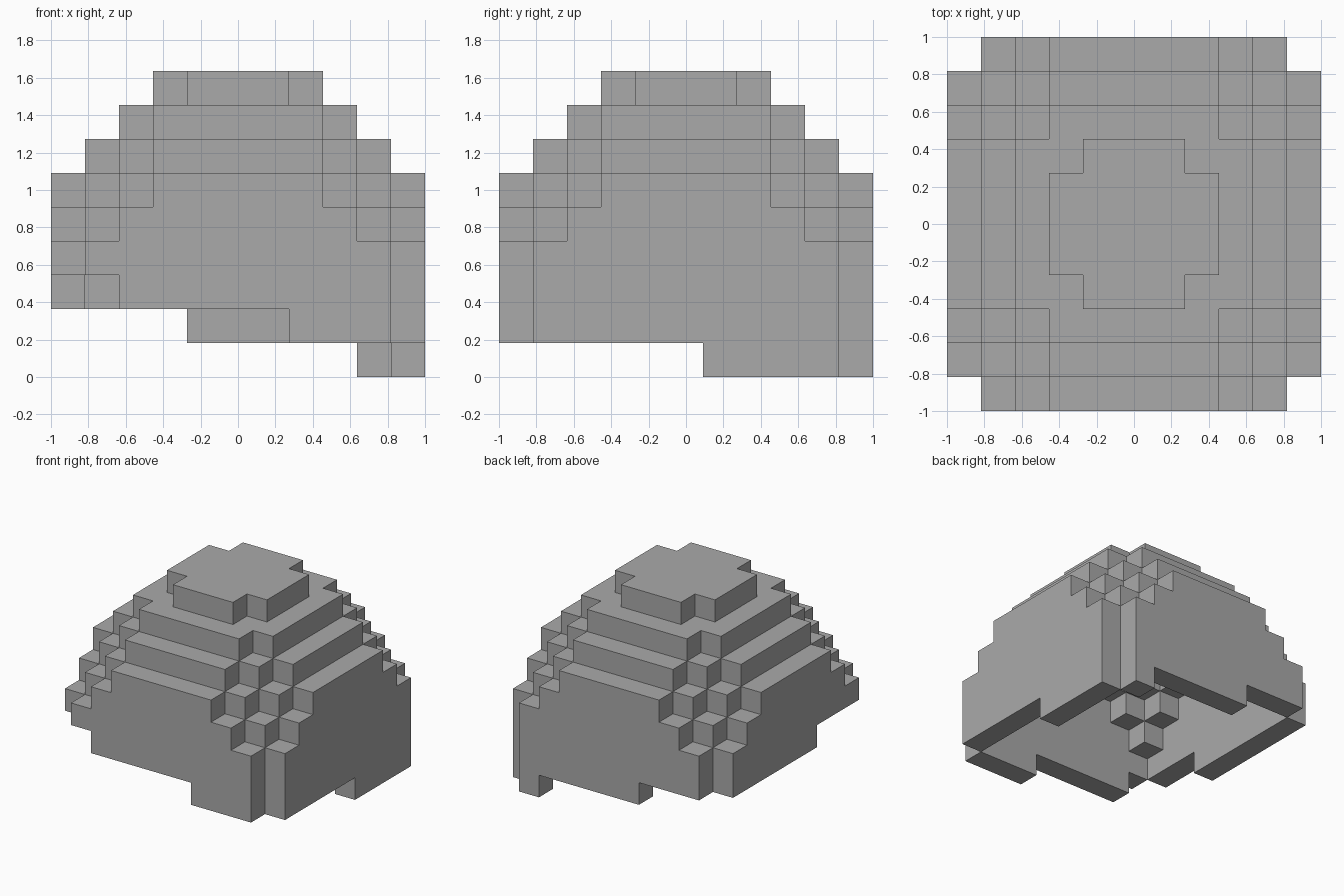
import bpy
import bmesh
from mathutils import Vector

cube = bpy.data.objects.get("Cube")
if cube:
    bpy.data.objects.remove(cube, do_unlink=True)

CELL = 2 / 11          # block size
R = 5                  # blocks from the centre to each side

stone = bpy.data.materials.new("mid_grey")
stone.use_nodes = True
grey = (0.4, 0.4, 0.4, 1)
stone.diffuse_color = grey
stone.node_tree.nodes["Principled BSDF"].inputs["Base Color"].default_value = grey


def height(x, y):
    """Height of the stepped dome, in blocks, over column x, y."""
    a, b = abs(x), abs(y)
    if max(a, b) > R or a == b == R:
        return 0
    if a == b == 2:
        return 8       # notched corners of the cap
    return 13 - max(a, 2) - max(b, 2)


def wall_bottom(x, y):
    """Ragged lower edge of the four walls, in blocks."""
    if x == R:
        return 0 if y > 0 else 1
    if y == R:
        return 0 if x > 3 else 1 if x > -2 else 2
    if x == -R:
        return 2 if y > -2 else 3
    if y == -R:
        return 3 if x < -3 else 2 if x < 2 else 1
    return 0


def part_of(x, y):
    if y == -R:
        return "front_wall"
    if y == R:
        return "back_wall"
    if x == R:
        return "left_wall"
    if x == -R:
        return "right_wall"
    return "stepped_roof"


# Hollow shell, one block thick: keep the blocks that touch the outside
shell = set()
span = range(-R, R + 1)
sides = ((1, 0), (-1, 0), (0, 1), (0, -1))
for x in span:
    for y in span:
        top = height(x, y)
        for z in range(wall_bottom(x, y), top):
            lowest = min(height(x + dx, y + dy) for dx, dy in sides)
            if z == top - 1 or z >= lowest:
                shell.add((x, y, z))


def add_block_faces(bm, block):
    """Add the faces of a block that no neighbour covers."""
    centre = Vector(block) + Vector((0, 0, 0.5))
    for axis in range(3):
        for sign in (-1, 1):
            n = Vector((0, 0, 0))
            n[axis] = sign
            if tuple(int(c) for c in Vector(block) + n) in shell:
                continue
            u = Vector((0, 0, 0))
            u[(axis + 1) % 3] = 1
            v = n.cross(u)
            corners = (-u - v, u - v, u + v, v - u)
            bm.faces.new([bm.verts.new((centre + (n + c) / 2) * CELL)
                          for c in corners])


# One object for each wall and one for the roof
for name in ("front_wall", "back_wall", "left_wall", "right_wall", "stepped_roof"):
    bm = bmesh.new()
    for block in sorted(shell):
        if part_of(*block[:2]) == name:
            add_block_faces(bm, block)
    bmesh.ops.remove_doubles(bm, verts=bm.verts, dist=0.001)
    mesh = bpy.data.meshes.new(name)
    bm.to_mesh(mesh)
    bm.free()
    mesh.materials.append(stone)
    bpy.context.collection.objects.link(bpy.data.objects.new(name, mesh))
